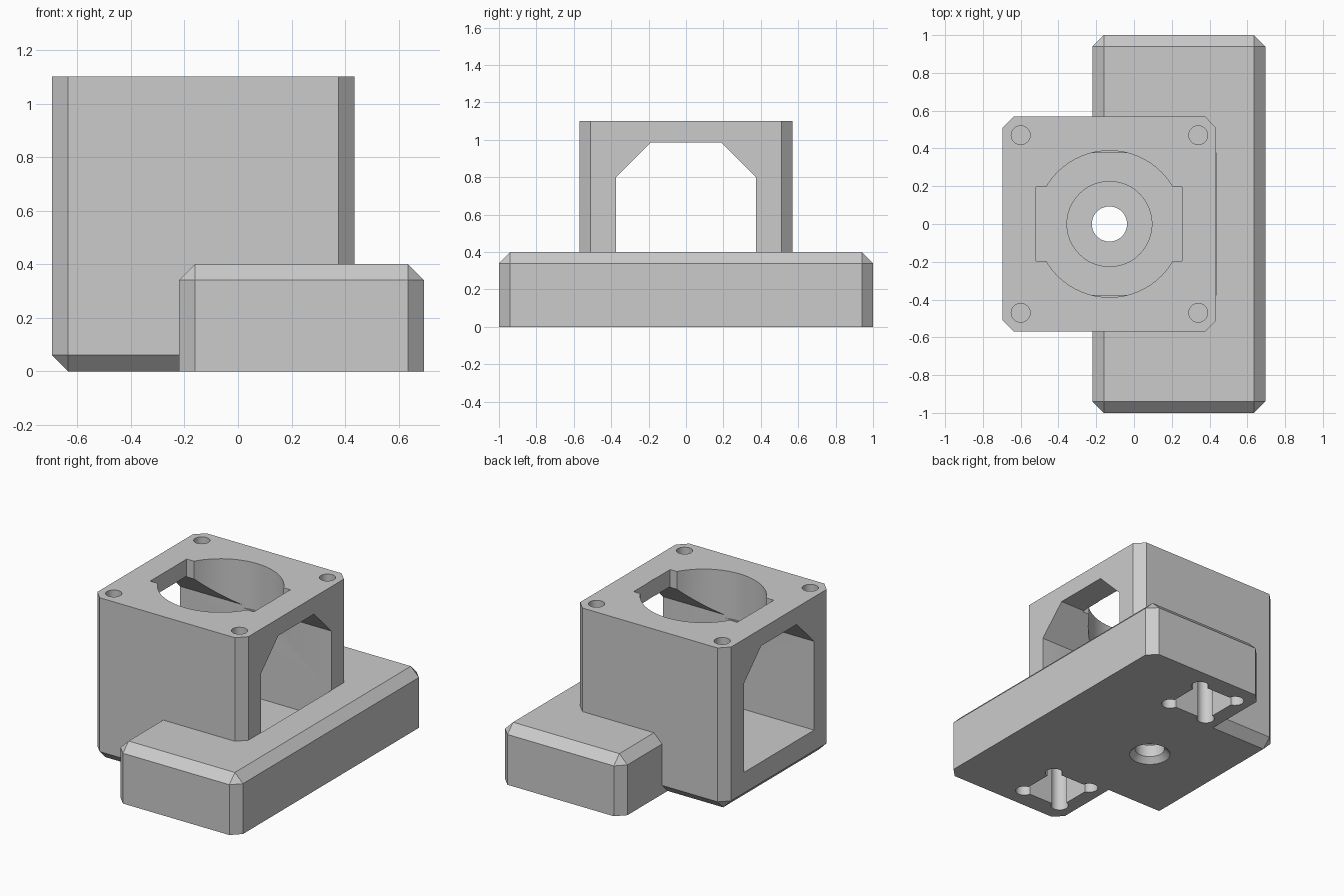
import bpy, bmesh, math

old = bpy.data.objects.get("Cube")
if old:
    bpy.data.objects.remove(old, do_unlink=True)

CHAMFER = 0.06
CX = -0.13           # axis of the round opening

grey = bpy.data.materials.new("plain_grey")
grey.use_nodes = True
grey.diffuse_color = (0.6, 0.6, 0.6, 1)
grey.node_tree.nodes["Principled BSDF"].inputs["Base Color"].default_value = (0.6, 0.6, 0.6, 1)


def to_object(name, bm):
    bmesh.ops.recalc_face_normals(bm, faces=bm.faces)
    mesh = bpy.data.meshes.new(name)
    bm.to_mesh(mesh)
    bm.free()
    mesh.materials.append(grey)
    obj = bpy.data.objects.new(name, mesh)
    bpy.context.collection.objects.link(obj)
    return obj


def block(name, x, y, z, chamfer_level=None):
    """Box from ranges; chamfers upright edges and those at one level."""
    bm = bmesh.new()
    bmesh.ops.create_cube(bm, size=1)
    for v in bm.verts:
        v.co = [r[0] if c < 0 else r[1] for r, c in zip((x, y, z), v.co)]
    if chamfer_level is not None:
        edges = []
        for e in bm.edges:
            a, b = (v.co.z for v in e.verts)
            if abs(a - b) > 0.01 or abs(a - chamfer_level) < 0.001:
                edges.append(e)
        bmesh.ops.bevel(bm, geom=edges, offset=CHAMFER, segments=1,
                        affect='EDGES', profile=0.5)
    return to_object(name, bm)


def cone(name, x, y, z, r1, r2=None, sides=48):
    bm = bmesh.new()
    bmesh.ops.create_cone(bm, cap_ends=True, segments=sides, radius1=r1,
                          radius2=r1 if r2 is None else r2, depth=z[1] - z[0])
    bmesh.ops.translate(bm, verts=bm.verts, vec=(x, y, (z[0] + z[1]) / 2))
    return to_object(name, bm)


def prism_x(name, profile, x0, x1):
    bm = bmesh.new()
    face = bm.faces.new([bm.verts.new((x0, y, z)) for y, z in profile])
    moved = bmesh.ops.extrude_face_region(bm, geom=[face])["geom"]
    verts = [g for g in moved if isinstance(g, bmesh.types.BMVert)]
    bmesh.ops.translate(bm, verts=verts, vec=(x1 - x0, 0, 0))
    return to_object(name, bm)


def combine(target, tool, operation='DIFFERENCE'):
    tool.hide_render = True
    mod = target.modifiers.new("combine", 'BOOLEAN')
    mod.operation, mod.solver, mod.object = operation, 'EXACT', tool
    bpy.context.view_layer.objects.active = target
    bpy.ops.object.modifier_apply(modifier=mod.name)
    bpy.data.objects.remove(tool, do_unlink=True)


# Tower and long foot joined in one body
body = block("mount_body", (-0.695, 0.435), (-0.57, 0.57), (0, 1.1), 0)
foot = block("foot", (-0.22, 0.695), (-1, 1), (0, 0.4), 0.4)
combine(body, foot, 'UNION')

# Tunnel with sloped ceiling corners
half = [(0.375, 0.2), (0.375, 0.8), (0.19, 0.985)]
profile = half + [(-y, z) for y, z in reversed(half)]
combine(body, prism_x("tunnel", profile, -1, 0.436))

# Round top opening with side slots
combine(body, cone("top_opening", CX, 0, (0.78, 1.2), 0.388, sides=64))
combine(body, block("top_slot", (-0.52, 0.255), (-0.195, 0.195), (0.9, 1.2)))

# Floor recess, through hole and flared underside
combine(body, cone("floor_recess", CX, 0, (0.12, 0.3), 0.225))
combine(body, cone("through_hole", CX, 0, (-0.1, 0.2), 0.093))
combine(body, cone("flare", CX, 0, (-0.04, 0.04), 0.165, 0.09))

for s in (-1, 1):
    # Corner screw holes
    for x in (-0.6, 0.34):
        combine(body, cone("screw_hole", x, s * 0.47, (0.75, 1.2), 0.05, sides=24))
    # Square underside pockets with rounded corner reliefs
    px, py, r = 0.035, s * 0.715, 0.155
    combine(body, block("pocket", (px - r, px + r), (py - r, py + r), (-0.1, 0.3)))
    for i in (-1, 1):
        for j in (-1, 1):
            combine(body, cone("relief", px + i * 0.145, py + j * 0.145,
                               (-0.1, 0.3), 0.055, sides=20))

# Smooth round walls, keep edges crisp
bpy.ops.object.select_all(action='DESELECT')
body.select_set(True)
bpy.context.view_layer.objects.active = body
bpy.ops.object.shade_smooth_by_angle(angle=math.radians(25))
